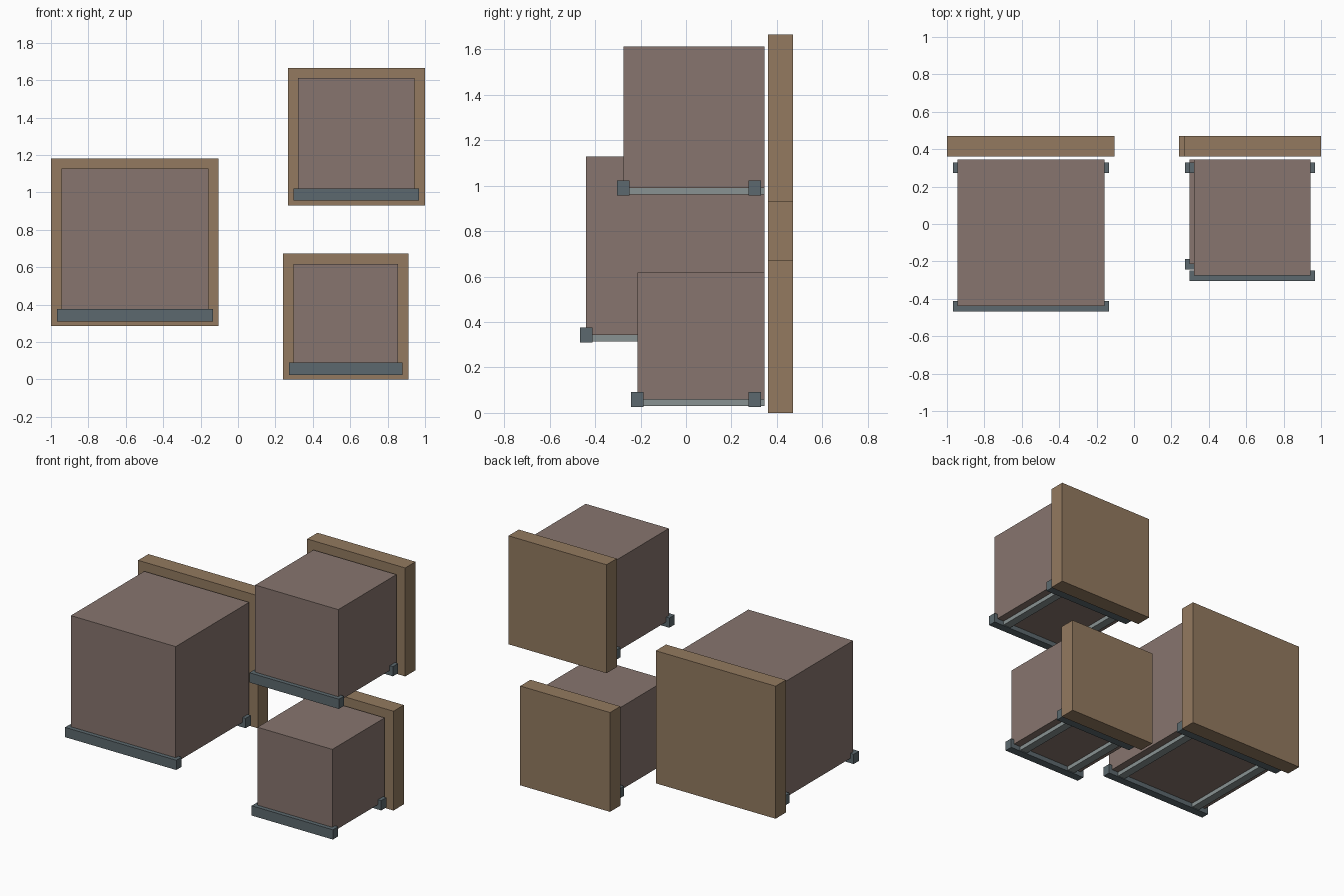
import bpy

if "Cube" in bpy.data.objects:
    bpy.data.objects.remove(bpy.data.objects["Cube"], do_unlink=True)


def material(name, rgb):
    m = bpy.data.materials.new(name)
    m.use_nodes = True
    m.diffuse_color = (*rgb, 1)
    m.node_tree.nodes["Principled BSDF"].inputs["Base Color"].default_value = (*rgb, 1)
    return m


BOX = material("dusty brown", (0.242, 0.178, 0.156))
WOOD = material("tan wood", (0.292, 0.195, 0.115))
BAR = material("slate grey", (0.107, 0.141, 0.156))
RAIL = material("light grey", (0.25, 0.29, 0.29))


def block(name, mat, x, y, z):
    """Axis-aligned block from (low, high) ranges."""
    spans = (x, y, z)
    bpy.ops.mesh.primitive_cube_add(size=1, location=[(a + b) / 2 for a, b in spans])
    ob = bpy.context.object
    ob.name = name
    ob.scale = [b - a for a, b in spans]
    bpy.ops.object.transform_apply(location=False, rotation=False, scale=True)
    ob.data.materials.append(mat)


def crate(prefix, left, base, panel_size):
    """Wall panel with a box in front of it, carried on rails and cross bars."""
    mid = left + panel_size / 2
    size = panel_size - 0.112
    half = size / 2
    back = 0.346
    front = back - size

    block(prefix + "_back_panel", WOOD, (left, left + panel_size), (0.36, 0.47),
          (base, base + panel_size))
    block(prefix + "_box", BOX, (mid - half, mid + half), (front, back),
          (base + 0.058, base + 0.058 + size))

    # Cross bars under the front and rear edges
    for name, y in (("front", front), ("rear", 0.302)):
        block(f"{prefix}_{name}_bar", BAR, (mid - half - 0.024, mid + half + 0.024),
              (y - 0.028, y + 0.028), (base + 0.025, base + 0.091))

    # Slide rails running front to back under the box
    for name, side in (("right", -1), ("left", 1)):
        x = mid + side * (half - 0.08)
        block(f"{prefix}_{name}_rail", RAIL, (x - 0.028, x + 0.028), (front, back),
              (base + 0.03, base + 0.06))


crate("large", -1.0, 0.285, 0.897)
crate("upper", 0.266, 0.931, 0.734)
crate("lower", 0.24, 0.0, 0.672)
